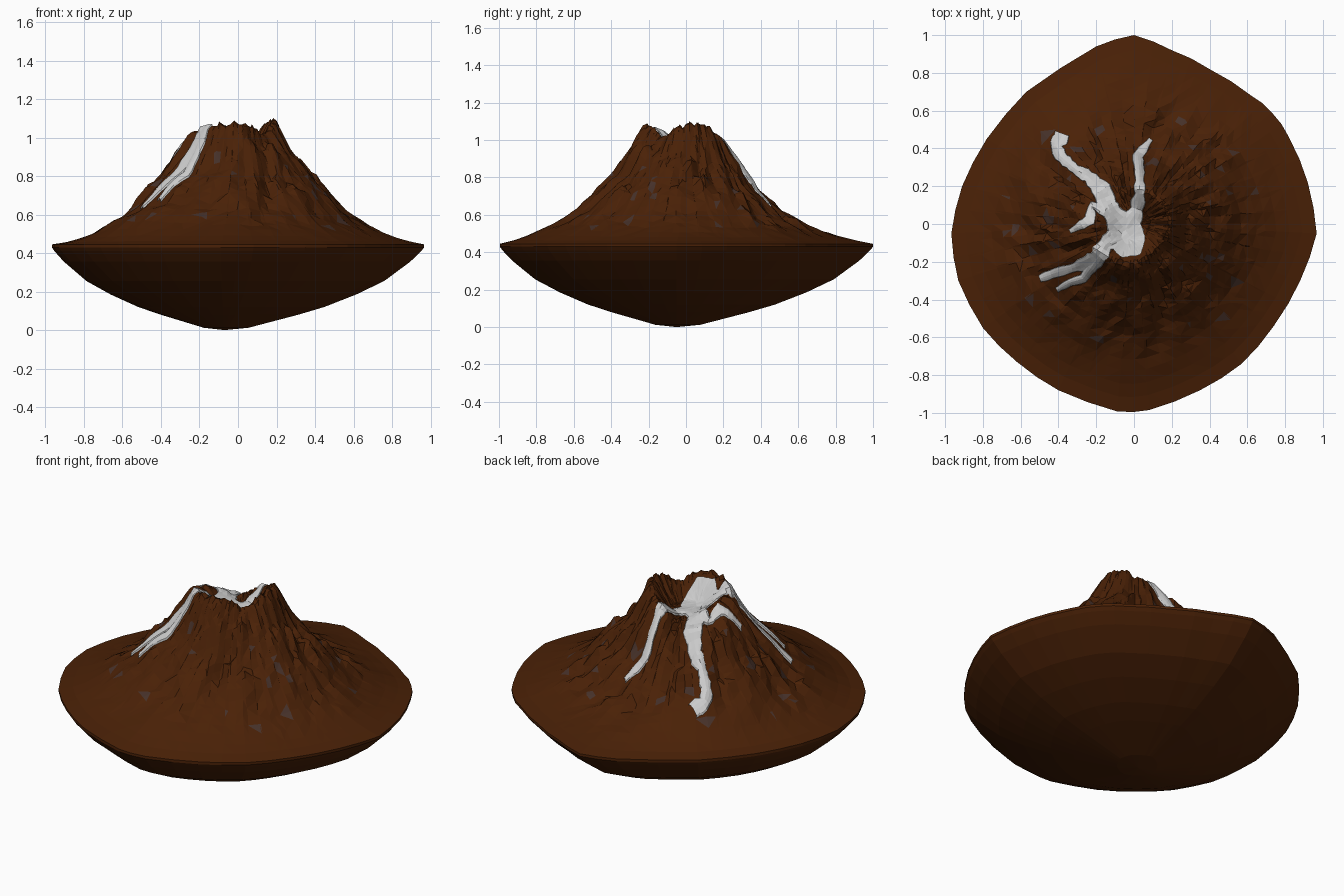
import bpy, bmesh, math, random
from math import atan2, sin, cos, pi, tau, hypot
from mathutils import Vector, noise
from mathutils.bvhtree import BVHTree

if "Cube" in bpy.data.objects:
    bpy.data.objects.remove(bpy.data.objects["Cube"])

random.seed(4)

def material(name, col):
    m = bpy.data.materials.new(name)
    m.diffuse_color = (*col, 1)
    m.use_nodes = True
    m.node_tree.nodes["Principled BSDF"].inputs["Base Color"].default_value = m.diffuse_color
    return m

ROCK = material("brown_rock", (0.068, 0.015, 0.002))
STONE = material("grey_stone", (0.06, 0.03, 0.022))

def add_object(name, bm, mats=()):
    me = bpy.data.meshes.new(name)
    bm.to_mesh(me)
    ob = bpy.data.objects.new(name, me)
    bpy.context.collection.objects.link(ob)
    for m in mats:
        me.materials.append(m)
    return ob

def lerp_table(xs, ys, x):
    if x <= xs[0]:
        return ys[0]
    for i in range(1, len(xs)):
        if x <= xs[i]:
            f = (x - xs[i - 1]) / (xs[i] - xs[i - 1])
            return ys[i - 1] + f * (ys[i] - ys[i - 1])
    return ys[-1]

# Irregular plan outline, counter-clockwise from +x, with slightly bulged midpoints
CORNERS = [(.967, -.05), (.92, .22), (.82, .46), (.73, .59), (.62, .68), (.4, .82), (.2, .92), (0, 1),
           (-.2, .94), (-.57, .7), (-.78, .45), (-.91, .2), (-.967, -.05), (-.93, -.3), (-.8, -.55),
           (-.62, -.73), (-.4, -.88), (-.09, -.992), (.08, -.985), (.35, -.88), (.57, -.74),
           (.74, -.54), (.88, -.3)]
OUT = []
for p, q in zip(CORNERS, CORNERS[1:] + CORNERS[:1]):
    m = (Vector(p) + Vector(q)) / 2
    OUT += [p, tuple(m + m.normalized() * .007)]

def outline_radius(a):
    d = Vector((cos(a), sin(a)))
    for i in range(len(OUT)):
        p, q = Vector(OUT[i]), Vector(OUT[(i + 1) % len(OUT)])
        if p.cross(d) >= -1e-9 and d.cross(q) >= -1e-9 and d.dot(p + q) > 0:
            return p.cross(q) / d.cross(q - p)
    return .96

# Lava courses: (x, y, half width)
POOL = (-.03, -.075, .1)
STREAMS = [
    [(-.01, -.08, .08), (-.07, 0, .08), (-.13, .08, .06), (-.17, .18, .05), (-.24, .25, .035), (-.31, .29, .03),
     (-.39, .36, .035), (-.41, .41, .03), (-.385, .46, .052), (-.38, .48, .035)],
    [(-.04, -.02, .06), (.01, .06, .045), (.03, .16, .03), (.03, .27, .026), (.02, .36, .03), (.09, .45, .014)],
    [(-.13, .06, .04), (-.22, .1, .025), (-.235, .02, .03), (-.34, -.04, .015)],
    [(-.07, -.05, .05), (-.15, -.11, .05), (-.2, -.19, .05), (-.33, -.235, .028), (-.42, -.26, .025), (-.5, -.29, .022)],
    [(-.19, -.18, .035), (-.27, -.29, .03), (-.34, -.31, .022), (-.41, -.35, .018)],
]

def resample(path, step=.022):
    out = []
    for a, b in zip(path, path[1:]):
        n = max(1, round(hypot(b[0] - a[0], b[1] - a[1]) / step))
        out += [Vector(a).lerp(Vector(b), i / n) for i in range(n)]
    return out + [Vector(path[-1])]

LINES = [resample(s) for s in STREAMS]
NEAR = [p for l in LINES for p in l] + [Vector(POOL)]

# Slope profiles for the four compass sides, crater rim heights, bulges in between
TS = [.3, .4, .5, .6, .7, .8, .9, 1]
SIDES = [[.90, .81, .72, .61, .543, .495, .465, .445],
         [.88, .72, .63, .57, .525, .49, .465, .445],
         [.97, .84, .71, .605, .545, .49, .46, .445],
         [.96, .78, .70, .62, .555, .51, .47, .445]]
EIGHTHS = [j * pi / 4 for j in range(9)]
RIM = [1.09, 1.07, .99, .93, 1.03, 1.07, 1.09, 1.02, 1.09]
BULGE = [0, .02, .005, .08, 0, .035, 0, .01, 0]
SPREAD = [0, .01, 0, 0, .02, .045, .01, 0, 0]

def height(x, y):
    r, a = hypot(x, y), atan2(y, x) % tau
    t = r / outline_radius(a)
    k = a / (pi / 2)
    i, f = int(k) % 4, k - int(k)
    f = f * f * (3 - 2 * f)
    slope = (1 - f) * lerp_table(TS, SIDES[i], t) + f * lerp_table(TS, SIDES[(i + 1) % 4], t)
    slope += lerp_table(EIGHTHS, BULGE, a) * lerp_table([.32, .5, .65, .9], [0, 1, 1, 0], t)
    rim = lerp_table(EIGHTHS, RIM, a)
    w = lerp_table(EIGHTHS, SPREAD, a)
    base = lerp_table([0, .09, .19 + w, .215 + w, .3], [.92, .93, rim, rim - .015, slope], t)
    # gullies and rough rock, calmer beneath the lava
    calm = min(1, max(0, min(hypot(x - p.x, y - p.y) - p.z for p in NEAR)) / .06)
    tw = a + 1.0 * r
    rid = abs(noise.noise(Vector((cos(tw) * 5, sin(tw) * 5, r * 2.5)))) - .2
    fine = noise.noise(Vector((x * 11, y * 11, 3)))
    env = lerp_table([0, .12, .2, .35, .55, .75, .9], [.1, .4, .9, 1, .7, .15, 0], t)
    z = base + env * (.25 + .75 * calm) * (-.11 * rid + .05 * fine) - .012 * (1 - calm) * env
    return min(z, 1.108)

# Mountain top: draped polar grid
N = 110
RINGS = [.03, .06, .09, .115, .14, .165, .19, .21, .235, .26, .285, .31, .335, .36, .39, .42, .45, .48,
         .51, .55, .59, .63, .67, .72, .78, .85, .92, 1]
extra = N - len(OUT)
angles = sorted([atan2(y, x) % tau for x, y in OUT] + [i * tau / extra + .003 for i in range(extra)])
bm = bmesh.new()
prev = None
centre = bm.verts.new((0, 0, height(0, 0)))
for t in RINGS:
    ring = []
    for a in angles:
        j = 0 if t > .7 else 1
        R = outline_radius(a)
        rr = (t + j * random.uniform(-.006, .006)) * R
        aa = a + j * random.uniform(-.008, .008)
        x, y = rr * cos(aa), rr * sin(aa)
        ring.append(bm.verts.new((x, y, height(x, y))))
    for i in range(N):
        k = (i + 1) % N
        if prev is None:
            bm.faces.new((centre, ring[i], ring[k]))
        else:
            bm.faces.new((prev[i], ring[i], ring[k], prev[k]))
    prev = ring
bmesh.ops.triangulate(bm, faces=bm.faces[:])
for f in bm.faces:
    c = f.calc_center_median()
    if .3 < hypot(c.x, c.y) < .7 and noise.noise(Vector((c.x * 14, c.y * 14, 9))) > .5:
        f.material_index = 1
bm.normal_update()
tree = BVHTree.FromBMesh(bm)
add_object("mountain_slopes", bm, (ROCK, STONE))
bm.free()

def drape(x, y, lift):
    hit = tree.ray_cast(Vector((x, y, 3)), Vector((0, 0, -1)))[0]
    return (x, y, (hit.z if hit else .45) + lift)

# Rounded underside bowl with a thin lip
bm = bmesh.new()
cx, cy = -.07, -.05
tip = bm.verts.new((cx, cy, 0))
prev = None
for s, z in [(.12, .012), (.37, .08), (.5, .12), (.66, .185), (.8, .255), (.93, .355), (.985, .41), (1, .43), (1, .445)]:
    ring = [bm.verts.new((cx + (x - cx) * s, cy + (y - cy) * s, z)) for x, y in OUT]
    for i in range(len(OUT)):
        k = (i + 1) % len(OUT)
        if prev is None:
            bm.faces.new((tip, ring[k], ring[i]))
        else:
            bm.faces.new((prev[i], prev[k], ring[k], ring[i]))
    prev = ring
add_object("underside_bowl", bm, (ROCK,))
bm.free()

# Lava streams: ribbons draped over the slopes with tucked-in edges
CROSS = [(-1.1, -.02), (-.9, .011), (-.45, .017), (0, .02), (.45, .017), (.9, .011), (1.1, -.02)]
for n, line in enumerate(LINES):
    bm = bmesh.new()
    prev = None
    for i, p in enumerate(line):
        d = (line[min(i + 2, len(line) - 1)] - line[max(i - 2, 0)]).to_2d().normalized()
        w = p.z * random.uniform(.78, 1.15)
        row = [bm.verts.new(drape(p.x - d.y * w * u, p.y + d.x * w * u, l)) for u, l in CROSS]
        if prev:
            for j in range(len(CROSS) - 1):
                bm.faces.new((prev[j], row[j], row[j + 1], prev[j + 1]))
        prev = row
    bmesh.ops.recalc_face_normals(bm, faces=bm.faces[:])
    if sum(f.normal.z for f in bm.faces) < 0:
        bmesh.ops.reverse_faces(bm, faces=bm.faces[:])
    add_object(f"lava_stream_{n + 1}", bm)
    bm.free()

# Lava pool in the crater
bm = bmesh.new()
bmesh.ops.create_circle(bm, cap_ends=True, cap_tris=True, segments=18, radius=POOL[2])
bmesh.ops.subdivide_edges(bm, edges=bm.edges[:], cuts=2, use_grid_fill=True)
for v in bm.verts:
    s = 1 + .2 * noise.noise(v.co * 15)
    v.co = drape(POOL[0] + v.co.x * s, POOL[1] + v.co.y * s, .018)
add_object("lava_pool", bm)
bm.free()
